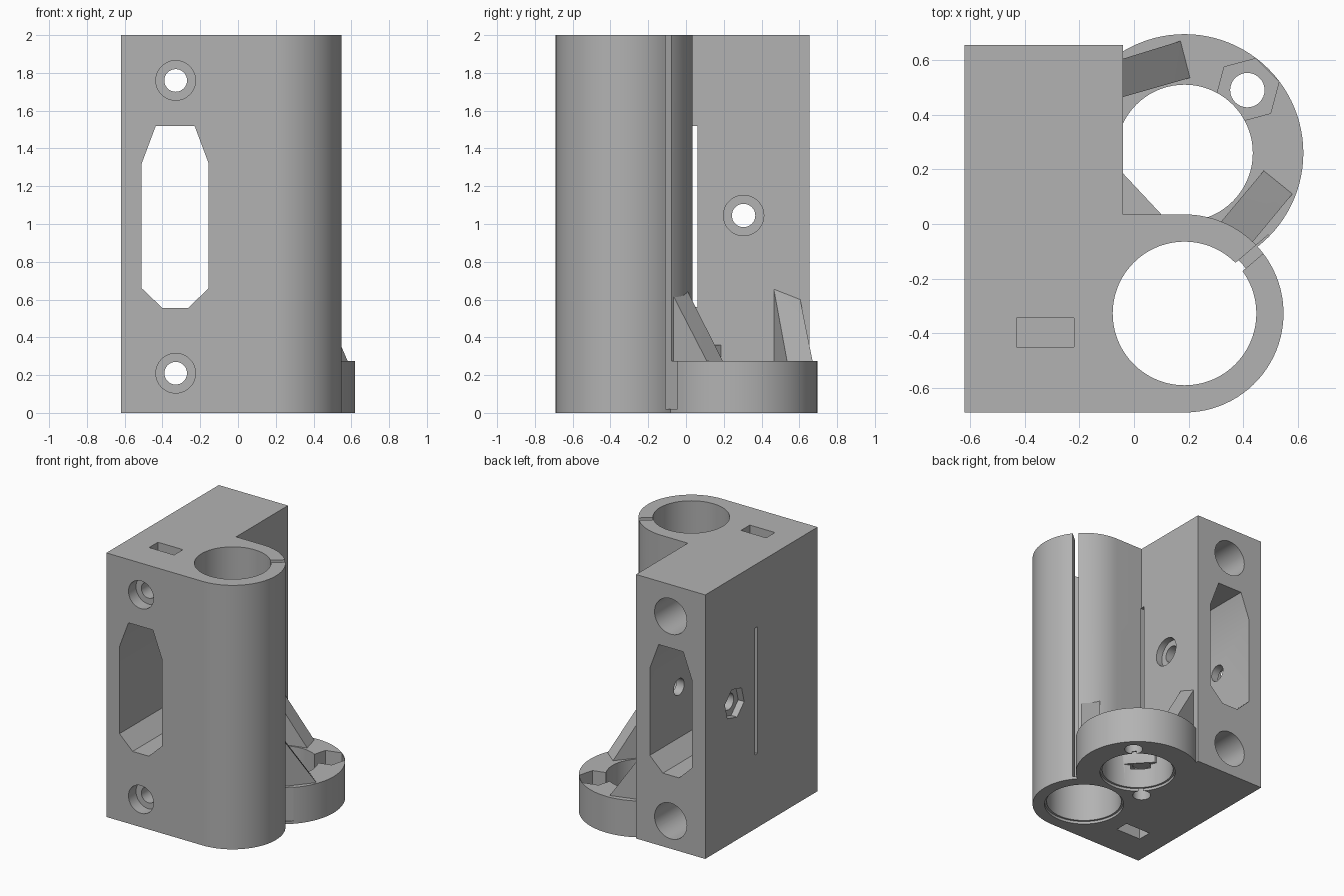
import bpy, bmesh, math
from mathutils import Vector

cube = bpy.data.objects.get("Cube")
if cube:
    bpy.data.objects.remove(cube, do_unlink=True)

grey = bpy.data.materials.new("plain grey")
grey.use_nodes = True
grey.diffuse_color = (0.45, 0.45, 0.45, 1)
grey.node_tree.nodes["Principled BSDF"].inputs["Base Color"].default_value = grey.diffuse_color


def make_object(name, bm):
    bmesh.ops.recalc_face_normals(bm, faces=bm.faces)
    mesh = bpy.data.meshes.new(name)
    bm.to_mesh(mesh)
    bm.free()
    mesh.materials.append(grey)
    obj = bpy.data.objects.new(name, mesh)
    bpy.context.collection.objects.link(obj)
    return obj


def prism(name, outline, axis, lo, hi):
    """Extrude a 2D outline along an axis between lo and hi."""
    place = {"x": lambda u, v, w: (w, u, v),
             "y": lambda u, v, w: (u, w, v),
             "z": lambda u, v, w: (u, v, w)}[axis]
    bm = bmesh.new()
    low = [bm.verts.new(place(u, v, lo)) for u, v in outline]
    high = [bm.verts.new(place(u, v, hi)) for u, v in outline]
    bm.faces.new(low)
    bm.faces.new(high)
    n = len(low)
    for i in range(n):
        j = (i + 1) % n
        bm.faces.new((low[i], low[j], high[j], high[i]))
    return make_object(name, bm)


def ngon(cx, cy, r, n=48, start=0.0):
    return [(cx + r * math.cos(math.radians(start + 360 * i / n)),
             cy + r * math.sin(math.radians(start + 360 * i / n))) for i in range(n)]


def rect(x0, y0, x1, y1):
    return [(x0, y0), (x1, y0), (x1, y1), (x0, y1)]


def combine(target, other, operation):
    mod = target.modifiers.new(other.name, "BOOLEAN")
    mod.operation = operation
    mod.solver = "EXACT"
    mod.object = other
    bpy.context.view_layer.objects.active = target
    bpy.ops.object.modifier_apply(modifier=mod.name)
    bpy.data.objects.remove(other, do_unlink=True)


def rib(name, top, foot):
    """Sloped wedge from two high wall points to two low flange points."""
    bm = bmesh.new()
    points = []
    for t, f in zip(map(Vector, top), map(Vector, foot)):
        back = t + (t - f) * 0.1
        back.z = t.z
        points += [t, f, back] + [Vector((p.x, p.y, 0.2)) for p in (f, back)]
    for p in points:
        bm.verts.new(p)
    bmesh.ops.convex_hull(bm, input=bm.verts)
    bmesh.ops.dissolve_limit(bm, angle_limit=0.01, verts=bm.verts, edges=bm.edges)
    return make_object(name, bm)


TUBE = (0.185, -0.3275)
RING = (0.185, 0.26)
RING_TOP = 0.275

# Block with rounded tube housing
arc = [(TUBE[0] + 0.3625 * math.cos(math.radians(a)),
        TUBE[1] + 0.3625 * math.sin(math.radians(a))) for a in range(-90, 91, 4)]
outline = [(-0.62, -0.69)] + arc + [(-0.04, 0.035), (-0.04, 0.655), (-0.62, 0.655)]
body = prism("carriage_body", outline, "z", 0, 2)


def cut(name, outline, axis, lo, hi):
    combine(body, prism(name, outline, axis, lo, hi), "DIFFERENCE")


# Flange ring and its bore
combine(body, prism("flange_ring", ngon(*RING, 0.435, 96), "z", 0, RING_TOP), "UNION")
cut("ring_bore", ngon(*RING, 0.25, 72), "z", -0.1, RING_TOP)
cut("ring_bore_lip", ngon(*RING, 0.265, 72), "z", -0.1, 0.02)

# Corner gusset and sloped ribs
combine(body, prism("corner_gusset", [(-0.08, 0.0), (0.133, 0.0), (-0.04, 0.185), (-0.08, 0.185)],
                    "z", 0.2, 0.36), "UNION")
combine(body, rib("rear_rib", [(-0.04, 0.465, 0.655), (-0.04, 0.605, 0.6)],
                  [(0.205, 0.535, RING_TOP), (0.17, 0.67, RING_TOP)]), "UNION")
combine(body, rib("side_rib", [(0.435, -0.065, 0.615), (0.32, 0.01, 0.64)],
                  [(0.58, 0.11, RING_TOP), (0.475, 0.195, RING_TOP)]), "UNION")

# Tube bore and clamp slit
cut("tube_bore", ngon(*TUBE, 0.263, 72), "z", -0.1, 2.1)
cut("tube_bore_lip", ngon(*TUBE, 0.278, 72), "z", -0.1, 0.02)
along = Vector((math.cos(math.radians(40.5)), math.sin(math.radians(40.5))))
side = Vector((-along.y, along.x)) * 0.02
slit = [Vector(TUBE) + along * d + side * s for d, s in ((0.2, -1), (0.42, -1), (0.42, 1), (0.2, 1))]
cut("clamp_slit", slit, "z", 0.02, 2.1)

# Flange screw holes with hexagonal nut pockets
for x, y, roof in ((0.415, 0.49, 0.4), (-0.045, 0.03, 0.25)):
    cut("flange_screw_hole", ngon(x, y, 0.063, 32), "z", -0.1, roof)
    cut("flange_nut_pocket", ngon(x, y, 0.12, 6, 15), "z", 0.17, roof - 0.01)

# Window through the block
cut("window", [(-0.435, 1.52), (-0.23, 1.52), (-0.155, 1.32), (-0.155, 0.66),
               (-0.265, 0.555), (-0.4, 0.555), (-0.51, 0.66), (-0.51, 1.32)], "y", -0.8, 0.8)

# Screw holes front to back, with nut slots from top and bottom
for z, slot in ((1.76, (1.65, 2.1)), (0.21, (-0.1, 0.32))):
    cut("front_screw_hole", ngon(-0.33, z, 0.06, 32), "y", -0.8, 0.8)
    cut("front_counterbore", ngon(-0.33, z, 0.105), "y", -0.8, -0.6)
    cut("rear_bore", ngon(-0.33, z, 0.135), "y", -0.22, 0.8)
    cut("nut_slot", rect(-0.43, -0.45, -0.22, -0.345), "z", *slot)

# Cross screw hole, its nut pocket and the narrow cross slot
cut("cross_screw_hole", ngon(0.305, 1.045, 0.062, 32), "x", -0.8, 0)
cut("cross_counterbore", ngon(0.305, 1.045, 0.107), "x", -0.09, 0)
cut("cross_nut_pocket", ngon(0.305, 1.045, 0.12, 6, 15), "x", -0.8, -0.57)
cut("cross_slot", rect(0.027, 0.56, 0.06, 1.52), "x", -0.8, -0.035)

# Smooth curved walls, keep edges sharp
bpy.ops.object.select_all(action="DESELECT")
body.select_set(True)
bpy.context.view_layer.objects.active = body
bpy.ops.object.shade_smooth_by_angle(angle=math.radians(30))
